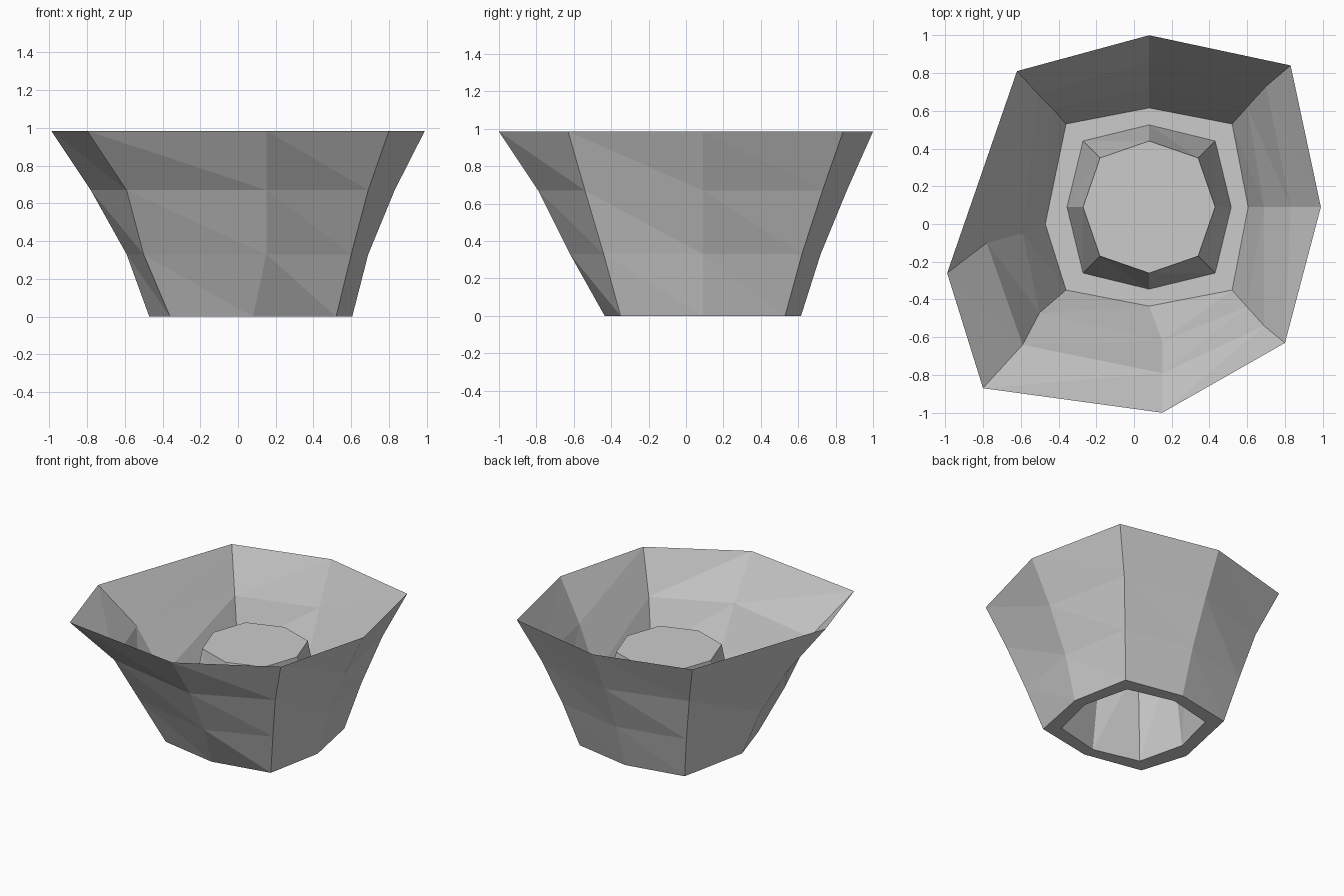
import bpy, bmesh

if "Cube" in bpy.data.objects:
    bpy.data.objects.remove(bpy.data.objects["Cube"])

N = 8
CX, CY = 0.08, 0.09


def octagon(axis, diag, z):
    """Squarish octagon, counterclockwise from the front-left corner."""
    dirs = [(-1, -1), (0, -1), (1, -1), (1, 0), (1, 1), (0, 1), (-1, 1), (-1, 0)]
    return [(CX + x * (diag if x and y else axis),
             CY + y * (diag if x and y else axis), z) for x, y in dirs]


def level(points, z):
    return [(x, y, z) for x, y in points]


def loft(name, rings, cap=False):
    """Skin triangles between rings of eight points, optional cap on the last."""
    bm = bmesh.new()
    loops = [[bm.verts.new(p) for p in ring] for ring in rings]
    for low, high in zip(loops, loops[1:]):
        for i in range(N):
            j = (i + 1) % N
            bm.faces.new((low[i], low[j], high[i]))
            bm.faces.new((low[j], high[j], high[i]))
    if cap:
        bm.faces.new(loops[-1])
    mesh = bpy.data.meshes.new(name)
    bm.to_mesh(mesh)
    bm.free()
    obj = bpy.data.objects.new(name, mesh)
    bpy.context.collection.objects.link(obj)
    return obj


# Foot outline, with the left corner pulled slightly forward
foot = octagon(0.525, 0.44, 0)
foot[7] = (-0.47, 0.0, 0)

# Uneven flaring wall, three bands high
lower = [(-0.50, -0.47), (0.15, -0.62), (0.60, -0.44), (0.69, 0.09),
         (0.60, 0.62), (0.08, 0.72), (-0.43, 0.61), (-0.59, -0.05)]
middle = [(-0.59, -0.64), (0.15, -0.79), (0.69, -0.54), (0.83, 0.09),
          (0.70, 0.73), (0.08, 0.86), (-0.51, 0.69), (-0.78, -0.10)]
rim = [(-0.80, -0.87), (0.15, -1.0), (0.80, -0.63), (0.99, 0.09),
       (0.83, 0.84), (0.08, 1.0), (-0.62, 0.81), (-0.99, -0.26)]
loft("bowl_wall", [foot, level(lower, 0.33), level(middle, 0.67), level(rim, 0.985)])

# Flat foot ring rising into the hollow central hub
hub_base = octagon(0.435, 0.35, 0)
hub_top = octagon(0.35, 0.26, 0.685)
loft("foot_ring_and_hub", [foot, hub_base, hub_top], cap=True)
